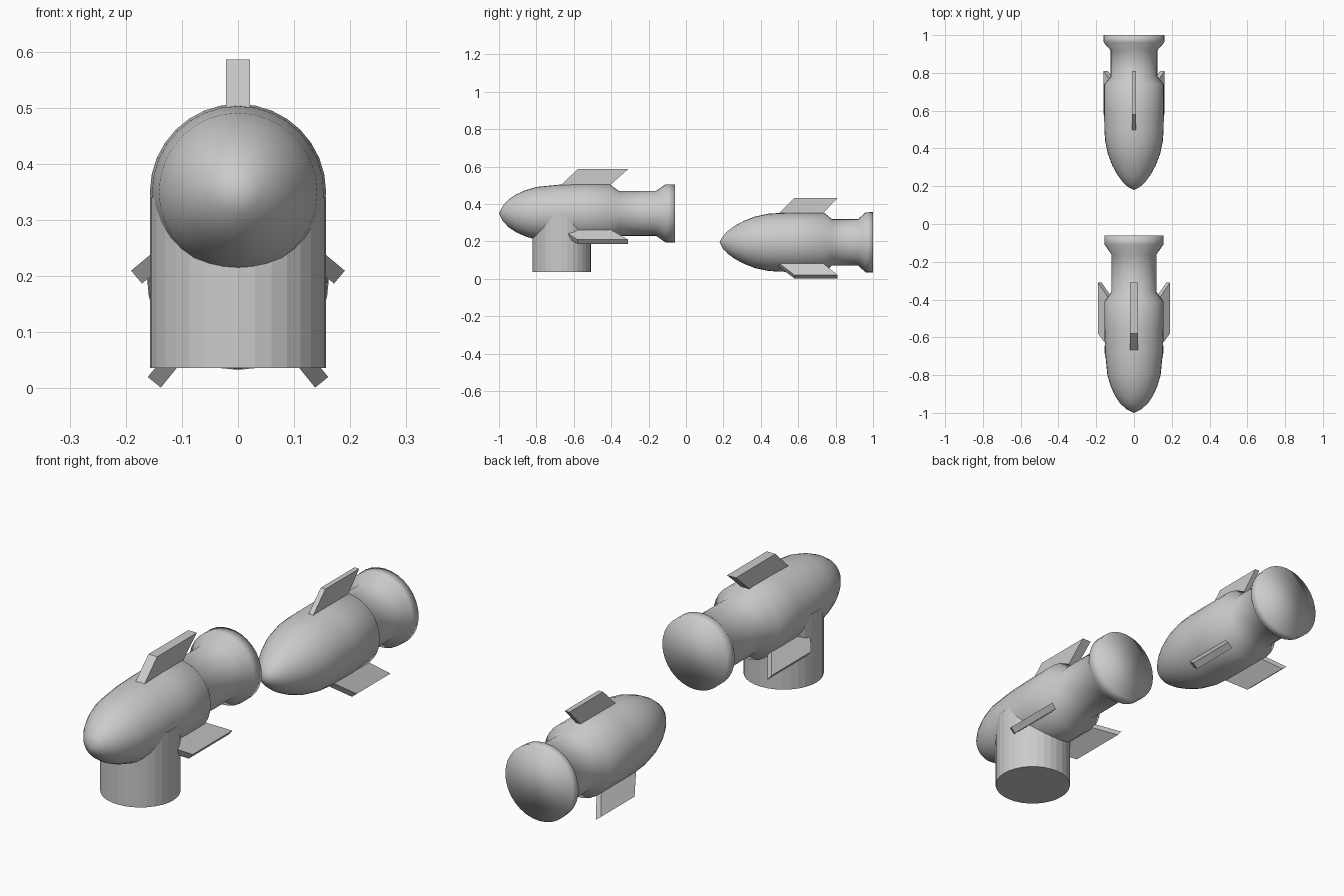
import bpy, bmesh
from math import cos, sin, pi, radians
from mathutils import Vector

if "Cube" in bpy.data.objects:
    bpy.data.objects.remove(bpy.data.objects["Cube"])


def make_object(name, bm, smooth):
    bmesh.ops.recalc_face_normals(bm, faces=bm.faces)
    for f in bm.faces:
        f.smooth = smooth
    mesh = bpy.data.meshes.new(name)
    bm.to_mesh(mesh)
    bm.free()
    obj = bpy.data.objects.new(name, mesh)
    bpy.context.collection.objects.link(obj)
    return obj


# Body turned around a y-parallel axis; profile is (y, radius), starting at the tip
def turned_body(name, profile, axis_z, sides=32):
    bm = bmesh.new()
    tip = bm.verts.new((0, profile[0][0], axis_z))
    rings = []
    for y, r in profile[1:]:
        rings.append([bm.verts.new((r * cos(2 * pi * i / sides), y,
                                    axis_z + r * sin(2 * pi * i / sides)))
                      for i in range(sides)])
    for i in range(sides):
        j = (i + 1) % sides
        bm.faces.new((tip, rings[0][i], rings[0][j]))
        for a, b in zip(rings, rings[1:]):
            bm.faces.new((a[i], b[i], b[j], a[j]))
    bm.faces.new(rings[-1])
    return make_object(name, bm, True)


# Swept slab fin pointing out from the axis; outline is (y, distance from axis)
def fin(name, outline, axis_z, angle, thickness):
    out = Vector((cos(radians(angle)), 0, sin(radians(angle))))
    side = Vector((-out.z, 0, out.x)) * thickness / 2
    bm = bmesh.new()
    loops = [[bm.verts.new(Vector((0, y, axis_z)) + out * d + side * s)
              for y, d in outline] for s in (-1, 1)]
    for loop in loops:
        bm.faces.new(loop)
    n = len(outline)
    for i in range(n):
        j = (i + 1) % n
        bm.faces.new((loops[0][i], loops[0][j], loops[1][j], loops[1][i]))
    return make_object(name, bm, False)


def fin_set(prefix, outline, axis_z, low_angle, top_thickness, low_thickness):
    fin(prefix + "_top_fin", outline, axis_z, 90, top_thickness)
    fin(prefix + "_right_fin", outline, axis_z, -low_angle, low_thickness)
    fin(prefix + "_left_fin", outline, axis_z, 180 + low_angle, low_thickness)


# Front rocket
front_z = 0.35
turned_body("front_rocket_body",
            [(-1.0, 0), (-0.98, 0.04), (-0.95, 0.073), (-0.91, 0.1), (-0.86, 0.123),
             (-0.8, 0.141), (-0.68, 0.153), (-0.55, 0.157), (-0.41, 0.157),
             (-0.36, 0.12), (-0.16, 0.12), (-0.11, 0.155), (-0.06, 0.155)], front_z)
fin_set("front_rocket",
        [(-0.7, 0.12), (-0.58, 0.236), (-0.31, 0.236), (-0.44, 0.12)],
        front_z, 40, 0.042, 0.03)

# Round stand running up into the front rocket
bm = bmesh.new()
bmesh.ops.create_cone(bm, cap_ends=True, segments=32, radius1=0.157, radius2=0.157,
                      depth=0.305)
bmesh.ops.translate(bm, verts=bm.verts, vec=(0, -0.665, 0.1885))
make_object("stand", bm, False)

# Rear rocket
rear_z = 0.195
turned_body("rear_rocket_body",
            [(0.18, 0), (0.195, 0.03), (0.22, 0.058), (0.26, 0.088), (0.31, 0.115),
             (0.37, 0.138), (0.44, 0.153), (0.5, 0.157), (0.58, 0.158),
             (0.74, 0.158), (0.78, 0.124), (0.92, 0.124), (0.96, 0.16),
             (1.0, 0.162)], rear_z)
fin_set("rear_rocket",
        [(0.46, 0.12), (0.58, 0.237), (0.81, 0.237), (0.7, 0.12)],
        rear_z, 51, 0.022, 0.03)
